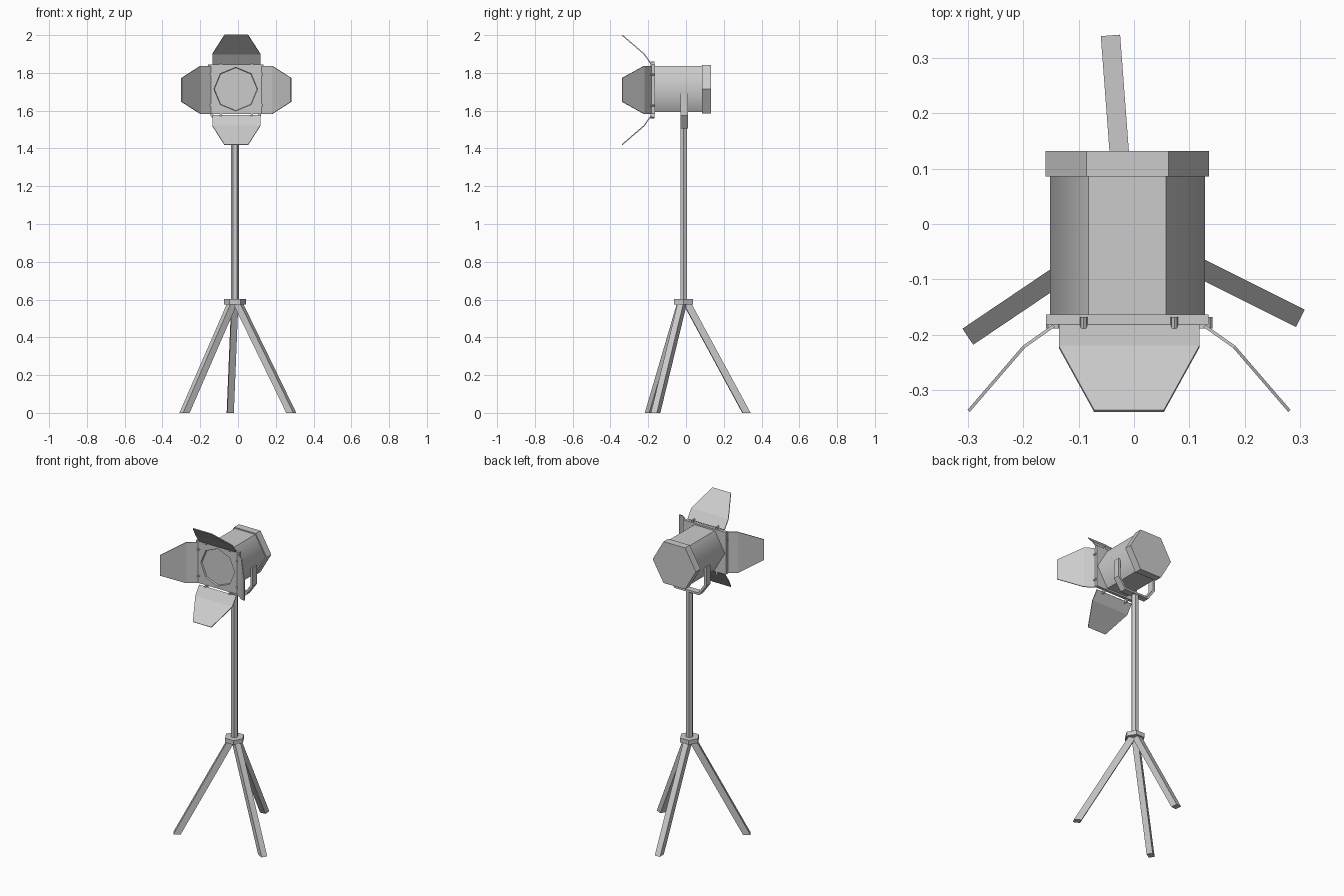
import bpy, bmesh
from math import cos, sin, tau, pi
from mathutils import Vector, Matrix

cube = bpy.data.objects.get("Cube")
if cube:
    bpy.data.objects.remove(cube)

grey = bpy.data.materials.new("light_grey_metal")
GREY = (0.6, 0.6, 0.6, 1)
grey.use_nodes = True
grey.diffuse_color = GREY
grey.node_tree.nodes["Principled BSDF"].inputs["Base Color"].default_value = GREY

HEAD = Vector((-0.012, 0, 1.714))    # axis of the lamp head
POLE = Vector((-0.016, -0.012, 0))   # axis of the stand


def loft(name, rings, closed=False):
    """Skin a row of equal-sized rings; cap the ends unless closed on itself."""
    bm = bmesh.new()
    loops = [[bm.verts.new(p) for p in ring] for ring in rings]
    pairs = list(zip(loops, loops[1:]))
    if closed:
        pairs.append((loops[-1], loops[0]))
    else:
        bm.faces.new(loops[0])
        bm.faces.new(loops[-1])
    for a, b in pairs:
        for i in range(len(a)):
            j = (i + 1) % len(a)
            bm.faces.new((a[i], a[j], b[j], b[i]))
    bmesh.ops.recalc_face_normals(bm, faces=bm.faces)
    mesh = bpy.data.meshes.new(name)
    bm.to_mesh(mesh)
    bm.free()
    mesh.materials.append(grey)
    obj = bpy.data.objects.new(name, mesh)
    bpy.context.collection.objects.link(obj)
    return obj


def head_ring(y, r, sides, squash=1):
    """Polygon facing the front, centred on the lamp axis."""
    return [HEAD + Vector((r * cos(tau * i / sides), y, squash * r * sin(tau * i / sides)))
            for i in range(sides)]


def flat_ring(z, r, sides):
    """Horizontal polygon centred on the stand axis."""
    return [POLE + Vector((r * cos(tau * i / sides), r * sin(tau * i / sides), z))
            for i in range(sides)]


# Lamp housing: six sides, softened only along the two side ridges
body = loft("lamp_body", [head_ring(-0.166, 0.14, 6), head_ring(0.09, 0.14, 6)])
for poly in body.data.polygons:
    poly.use_smooth = abs(poly.normal.y) < 0.5
sharp = body.data.attributes.new("sharp_edge", "BOOLEAN", "EDGE")
for edge in body.data.edges:
    a, b = (body.data.vertices[v].co for v in edge.vertices)
    ridge = abs(a.x - b.x) < 0.01 and abs(a.x - HEAD.x) > 0.1
    sharp.data[edge.index].value = not ridge

loft("rear_cap", [head_ring(0.086, 0.148, 6), head_ring(0.132, 0.148, 6)])


# Square front frame with an eight-sided opening
def frame_ring(y):
    sign = lambda v: (v > 0.1) - (v < -0.1)
    return [HEAD + Vector((0.147 * sign(cos(tau * i / 8)), y, 0.131 * sign(sin(tau * i / 8))))
            for i in range(8)]


loft("front_frame", [frame_ring(-0.164), frame_ring(-0.182),
                     head_ring(-0.182, 0.116, 8), head_ring(-0.164, 0.111, 8)], closed=True)
loft("lens", [head_ring(-0.173, 0.113, 8), head_ring(-0.164, 0.113, 8)])

# Four bent flaps and their hinges, repeated around the lamp axis
centre = Matrix.Translation((-0.009, 0, 1.71))
STATIONS = [(0.136, -0.184, 0.127), (0.19, -0.222, 0.127), (0.29, -0.338, 0.063)]
T = 0.002
for k, side in enumerate(("left", "top", "right", "bottom")):
    turn = centre @ Matrix.Rotation(-k * pi / 2, 4, "Y")
    rings = [[turn @ Vector(p) for p in ((r - T, y - T, -w), (r - T, y - T, w),
                                        (r + T, y + T, w), (r + T, y + T, -w))]
             for r, y, w in STATIONS]
    loft(side + "_flap", rings)
    for n, offset in enumerate((-0.082, 0.082)):
        knob = [[turn @ Vector((0.137 + 0.0135 * cos(tau * i / 8), y,
                                offset + 0.007 * sin(tau * i / 8))) for i in range(8)]
                for y in (-0.189, -0.168)]
        loft(f"{side}_hinge_{n + 1}", knob)

# U-shaped yoke with cut corners
half = [(0.134, 1.69), (0.134, 1.575), (0.085, 1.506)]
inner = [(0.12, 1.69), (0.12, 1.58), (0.078, 1.518)]
outer = half + [(-x, z) for x, z in reversed(half)]
inner = inner + [(-x, z) for x, z in reversed(inner)]
loft("yoke", [[(HEAD.x + xo, -0.03, zo), (HEAD.x + xo, 0.01, zo),
               (HEAD.x + xi, 0.01, zi), (HEAD.x + xi, -0.03, zi)]
              for (xo, zo), (xi, zi) in zip(outer, inner)])

# Pole and the hub of the tripod
loft("pole", [flat_ring(0.59, 0.021, 6), flat_ring(1.512, 0.021, 6)])
loft("tripod_hub", [flat_ring(0.575, 0.058, 6), flat_ring(0.602, 0.058, 6)])

# Splayed legs, cut level at the floor
FEET = {"right_leg": (-0.283, -0.192), "left_leg": (0.282, -0.161), "back_leg": (-0.041, 0.32)}
for name, foot in FEET.items():
    foot = Vector((*foot, 0))
    out = (foot - POLE).normalized()
    across = Vector((-out.y, out.x, 0)) * 0.0175
    top = POLE + out * 0.015 + Vector((0, 0, 0.585))
    loft(name, [[c + out * 0.021 * a + across * b
                 for a, b in ((-1, -1), (1, -1), (1, 1), (-1, 1))] for c in (foot, top)])
